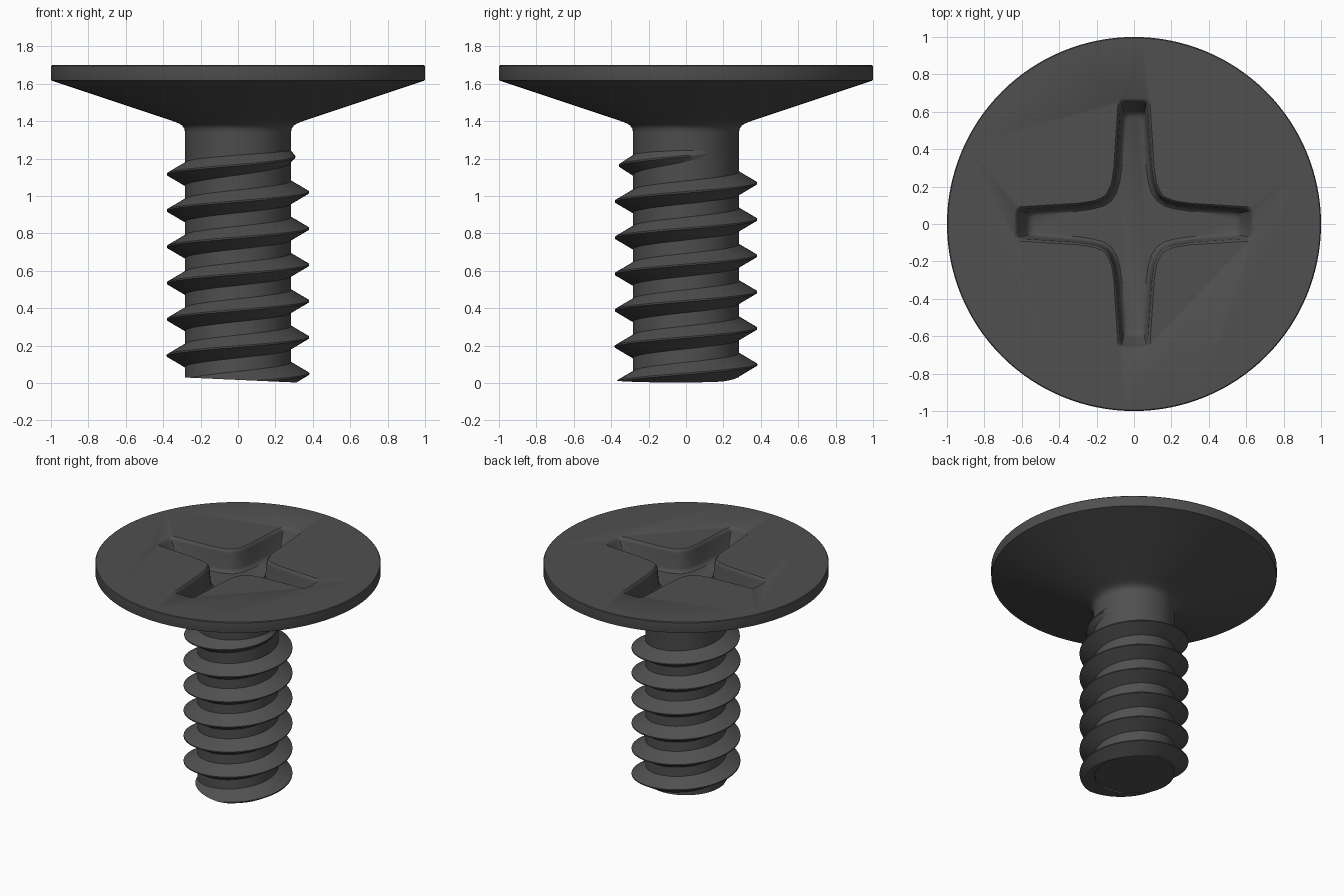
import bpy, bmesh
from math import sin, cos, pi, radians, tau
from mathutils import Vector

if "Cube" in bpy.data.objects:
    bpy.data.objects.remove(bpy.data.objects["Cube"])

mat = bpy.data.materials.new("dark_metal")
mat.diffuse_color = (0.08, 0.08, 0.08, 1)
mat.use_nodes = True
mat.node_tree.nodes["Principled BSDF"].inputs["Base Color"].default_value = mat.diffuse_color


def make_object(name, bm):
    bmesh.ops.recalc_face_normals(bm, faces=bm.faces[:])
    mesh = bpy.data.meshes.new(name)
    bm.to_mesh(mesh)
    bm.free()
    mesh.materials.append(mat)
    ob = bpy.data.objects.new(name, mesh)
    bpy.context.collection.objects.link(ob)
    return ob


def loft(bm, rings):
    """Skin closed point rings in order and cap both ends."""
    loops = [[bm.verts.new(p) for p in ring] for ring in rings]
    for a, b in zip(loops, loops[1:]):
        n = len(a)
        for i in range(n):
            j = (i + 1) % n
            bm.faces.new((a[i], a[j], b[j], b[i]))
    bm.faces.new(loops[0])
    bm.faces.new(loops[-1])


def smooth(ob, angle):
    bpy.ops.object.select_all(action='DESELECT')
    ob.select_set(True)
    bpy.context.view_layer.objects.active = ob
    bpy.ops.object.shade_smooth_by_angle(angle=radians(angle))


# Countersunk head and plain shank, one turned profile (radius, z)
profile = [(0.283, 0.03), (0.283, 1.34), (0.287, 1.36), (0.298, 1.377),
           (0.32, 1.39), (0.36, 1.405), (0.998, 1.618), (1.0, 1.624),
           (1.0, 1.695), (0.995, 1.70)]
SIDES = 128
bm = bmesh.new()
loft(bm, [[(r * cos(tau * i / SIDES), r * sin(tau * i / SIDES), z)
           for i in range(SIDES)] for r, z in profile])
body = make_object("head_and_shank", bm)


# Cross recess: one quadrant of the outline, d widens or narrows it
def cross_outline(z, d, tip):
    lx, ly = 0.63 + tip, 0.66 + tip
    k = d * 0.7
    quadrant = [(lx, 0.055 + d), (lx - 0.008, 0.074 + d), (lx - 0.03, 0.084 + d),
                (0.3, 0.103 + d), (0.22, 0.115 + d), (0.175 + d / 3, 0.13 + d),
                (0.147 + k, 0.147 + k), (0.13 + d, 0.175 + d / 3),
                (0.112 + d, 0.22), (0.1 + d, 0.3), (0.078 + d, ly - 0.03),
                (0.07 + d, ly - 0.008), (0.05 + d, ly)]
    pts = list(quadrant)
    pts += [(-x, y) for x, y in reversed(quadrant)]
    pts += [(-x, -y) for x, y in quadrant]
    pts += [(x, -y) for x, y in reversed(quadrant)]
    return [(x, y, z) for x, y in pts]


bm = bmesh.new()
loft(bm, [cross_outline(z, d, t) for z, d, t in
          [(1.74, 0.012, 0.012), (1.70, 0.008, 0.01), (1.692, 0.0, 0.0),
           (1.67, -0.005, -0.01), (1.56, -0.015, -0.055),
           (1.54, -0.022, -0.07), (1.53, -0.035, -0.09)]])
cutter = make_object("recess_cutter", bm)
cutter.hide_render = True

cut = body.modifiers.new("cross_recess", 'BOOLEAN')
cut.object = cutter
cut.solver = 'EXACT'
bpy.context.view_layer.objects.active = body
bpy.ops.object.modifier_apply(modifier=cut.name)
bpy.data.objects.remove(cutter)
smooth(body, 35)

# Right-handed V thread that fades into the shank at the top
PITCH, STEPS = 0.194, 64
start, fade, end = -1.25 * pi, 11 * pi, 12.15 * pi
count = int((end - start) / tau * STEPS)
rings = []
for i in range(count + 1):
    a = start + (end - start) * i / count
    z = 0.05 + PITCH * a / tau
    t = max(0.0, (a - fade) / (end - fade))
    s = 1 - t ** 1.8                      # full height, then runs out
    h = 0.066 * (0.5 + 0.5 * s)
    section = [(0.275, z - h), (0.281 + 0.100 * s, z - 0.004),
               (0.281 + 0.100 * s, z + 0.004), (0.275, z + h)]
    rings.append([(r * cos(a), r * sin(a), zz) for r, zz in section])
bm = bmesh.new()
loft(bm, rings)
# Cut the thread off at the foot along a slightly tilted plane
bmesh.ops.recalc_face_normals(bm, faces=bm.faces[:])
res = bmesh.ops.bisect_plane(bm, geom=bm.verts[:] + bm.edges[:] + bm.faces[:],
                             plane_co=Vector((0, 0, 0.017)),
                             plane_no=Vector((0.045, 0, 1)), clear_inner=True)
edges = [e for e in bm.edges if e.is_boundary]
bmesh.ops.triangle_fill(bm, edges=edges, use_beauty=True)
thread = make_object("thread", bm)
smooth(thread, 30)
